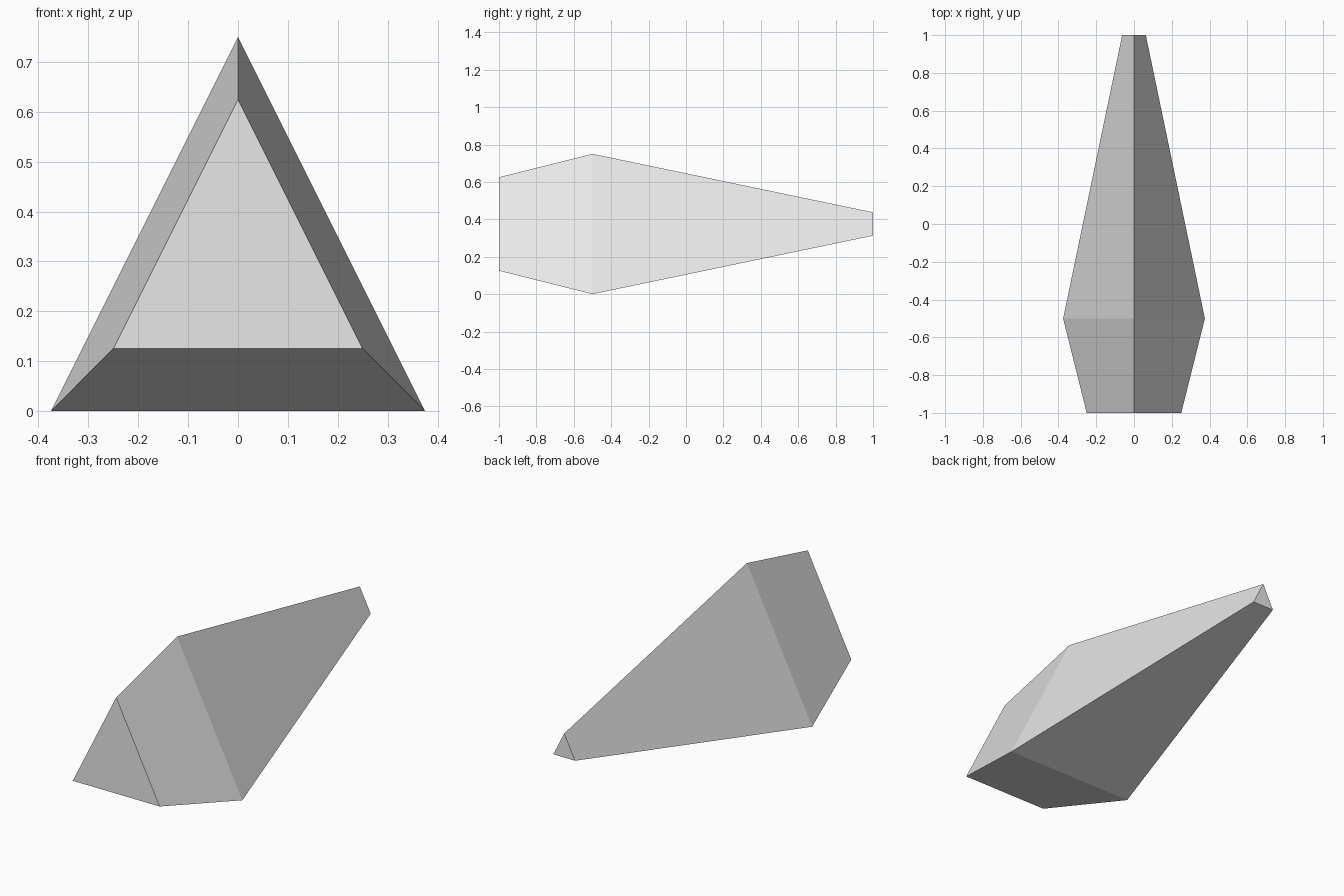
import bpy
import bmesh

cube = bpy.data.objects.get("Cube")
if cube:
    bpy.data.objects.remove(cube, do_unlink=True)

# Plain grey material
grey = bpy.data.materials.new("light grey")
grey.use_nodes = True
colour = (0.8, 0.8, 0.8, 1)
grey.diffuse_color = colour
grey.node_tree.nodes["Principled BSDF"].inputs["Base Color"].default_value = colour

# Triangular sections along the length: (y, half size)
sections = [(-1, 0.25), (-0.5, 0.375), (1, 0.0625)]
mid_z = 0.375

# Loft the sections into a tapered spike with flat ends
bm = bmesh.new()
rings = [[bm.verts.new((x * s, y, mid_z + z * s)) for x, z in ((-1, -1), (1, -1), (0, 1))]
         for y, s in sections]
for a, b in zip(rings, rings[1:]):
    for i in range(3):
        j = (i + 1) % 3
        bm.faces.new((a[i], a[j], b[j], b[i]))
bm.faces.new(rings[0])
bm.faces.new(rings[-1])
bmesh.ops.recalc_face_normals(bm, faces=bm.faces)

mesh = bpy.data.meshes.new("tapered_spike")
bm.to_mesh(mesh)
bm.free()
mesh.materials.append(grey)
spike = bpy.data.objects.new("tapered_spike", mesh)
bpy.context.collection.objects.link(spike)
